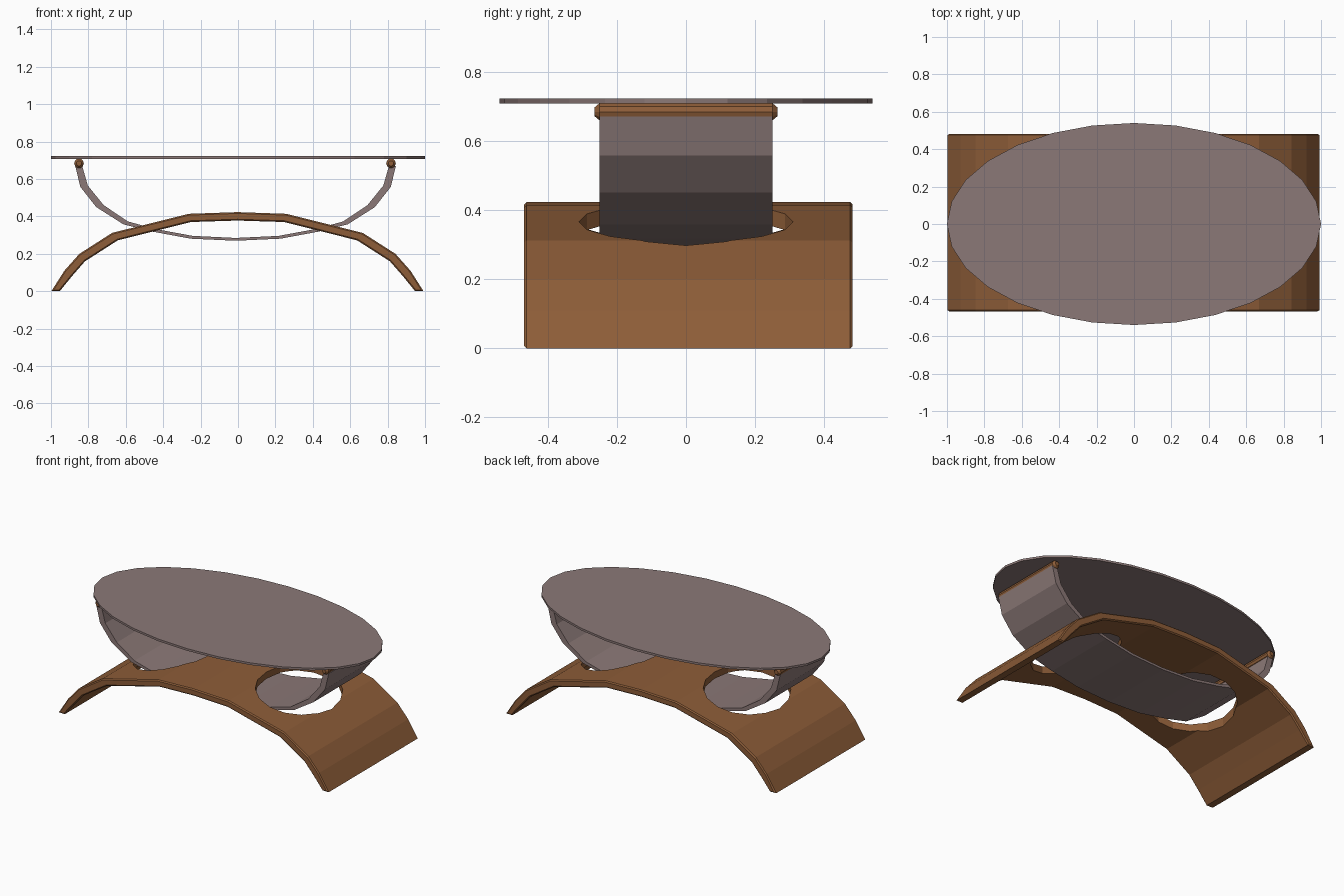
import bpy, bmesh, math

if "Cube" in bpy.data.objects:
    bpy.data.objects.remove(bpy.data.objects["Cube"])


def material(name, color):
    m = bpy.data.materials.new(name)
    m.diffuse_color = (*color, 1)
    m.use_nodes = True
    m.node_tree.nodes["Principled BSDF"].inputs["Base Color"].default_value = m.diffuse_color
    return m


WOOD = material("wood", (0.27, 0.11, 0.04))
GREY = material("mauve_grey", (0.26, 0.19, 0.185))


def add_object(name, bm, mat=None):
    bmesh.ops.recalc_face_normals(bm, faces=bm.faces)
    me = bpy.data.meshes.new(name)
    bm.to_mesh(me)
    bm.free()
    ob = bpy.data.objects.new(name, me)
    bpy.context.collection.objects.link(ob)
    if mat:
        me.materials.append(mat)
    return ob


def prism(name, points, vec, mat=None, bevel=0):
    """Extrude a closed outline of 3D points along vec; optionally chamfer the caps."""
    bm = bmesh.new()
    cap = bm.faces.new([bm.verts.new(p) for p in points])
    new = bmesh.ops.extrude_face_region(bm, geom=[cap], use_keep_orig=True)["geom"]
    bmesh.ops.translate(bm, vec=vec, verts=[v for v in new if isinstance(v, bmesh.types.BMVert)])
    if bevel:
        along = [e for e in bm.edges if abs(e.verts[0].co.y - e.verts[1].co.y) < 1e-6]
        bmesh.ops.recalc_face_normals(bm, faces=bm.faces)
        bmesh.ops.bevel(bm, geom=along, offset=bevel, segments=1, affect='EDGES')
    return add_object(name, bm, mat)


def ellipse(cx, cy, z, rx, ry, n):
    return [(cx + rx * math.cos(2 * math.pi * i / n),
             cy + ry * math.sin(2 * math.pi * i / n), z) for i in range(n)]


def band(outer, inner, y, cx):
    """Closed xz outline from right-half outer and inner curves, mirrored about cx."""
    full = lambda c: [(-x, z) for x, z in reversed(c) if x > 0] + c
    return [(cx + x, y, z) for x, z in full(outer) + full(inner)[::-1]]


# Oval tabletop
prism("tabletop", ellipse(0, 0, 0.708, 1.0, 0.54, 28), (0, 0, 0.014), GREY)

# Arched wooden base
arch_outer = [(0, .423), (.26, .414), (.67, .312), (.845, .2), (.925, .11), (.995, 0)]
arch_inner = [(0, .378), (.25, .37), (.64, .272), (.815, .16), (.885, .08), (.95, 0)]
base = prism("arched_base", band(arch_outer, arch_inner, -0.468, -0.003),
             (0, 0.95, 0), WOOD, bevel=0.007)

# Oval openings in the base
for side in (-1, 1):
    cutter = prism("opening_cutter", ellipse(side * 0.45, 0, 0.1, 0.24, 0.31, 16), (0, 0, 0.5))
    cutter.hide_render = True
    cutter.hide_viewport = True
    cut = base.modifiers.new("opening", 'BOOLEAN')
    cut.operation = 'DIFFERENCE'
    cut.solver = 'EXACT'
    cut.object = cutter

# Curved cradle that threads through the openings
cradle_outer = [(0, .27), (.24, .281), (.44, .318), (.6, .358), (.745, .45), (.83, .558), (.857, .67)]
cradle_inner = [(0, .285), (.23, .296), (.43, .333), (.575, .373), (.705, .46), (.79, .565), (.82, .67)]
prism("cradle", band(cradle_outer, cradle_inner, -0.25, -0.013), (0, 0.5, 0), GREY)

# Round rails between cradle ends and tabletop, with chamfered ends
for side, x in (("left", -0.85), ("right", 0.818)):
    bm = bmesh.new()
    rings = []
    for y, r in ((-0.264, 0.014), (-0.25, 0.026), (0.25, 0.026), (0.264, 0.014)):
        rings.append([bm.verts.new((x + r * math.cos(a * math.pi / 5), y,
                                    0.684 + r * math.sin(a * math.pi / 5))) for a in range(10)])
    for a, b in zip(rings, rings[1:]):
        for i in range(10):
            j = (i + 1) % 10
            bm.faces.new((a[i], a[j], b[j], b[i]))
    bm.faces.new(rings[0])
    bm.faces.new(rings[-1])
    add_object(side + "_rail", bm, WOOD)
